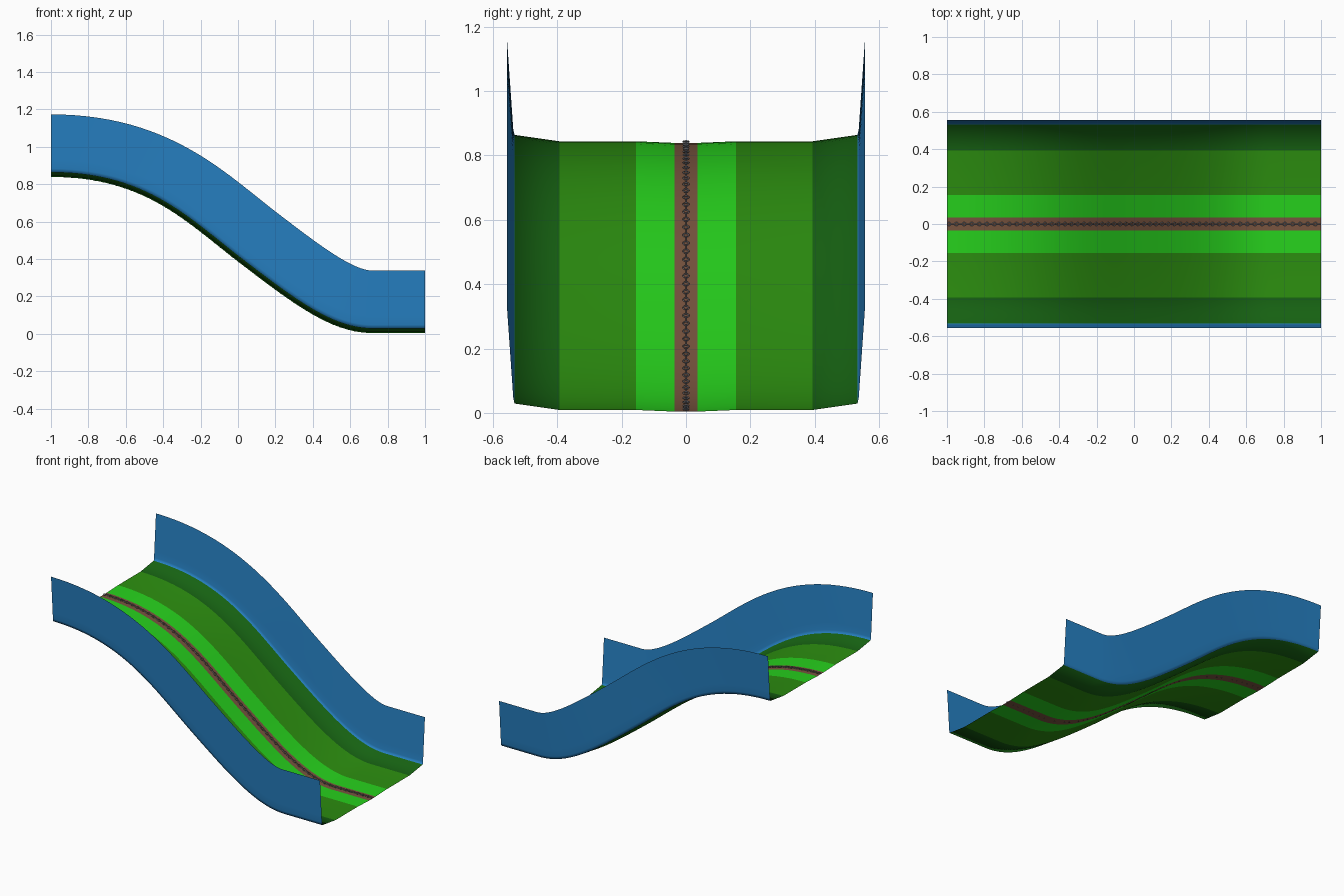
import bpy, bmesh, math
from mathutils import Vector, Matrix
from mathutils.geometry import interpolate_bezier

if "Cube" in bpy.data.objects:
    bpy.data.objects.remove(bpy.data.objects["Cube"])


def material(name, rgb):
    m = bpy.data.materials.new(name)
    m.diffuse_color = (*rgb, 1)
    m.use_nodes = True
    m.node_tree.nodes["Principled BSDF"].inputs["Base Color"].default_value = m.diffuse_color
    return m


BLUE = material("wall_blue", (0.02, 0.22, 0.55))
DARK = material("dark_green", (0.008, 0.12, 0.006))
MID = material("mid_green", (0.025, 0.27, 0.005))
BRIGHT = material("bright_green", (0.02, 0.64, 0.012))
BROWN = material("brown", (0.19, 0.09, 0.05))
GREY = material("chain_grey", (0.25, 0.25, 0.27))

# Side-view path of the trough: crest, slope, run-out
V = lambda x, z: Vector((x, 0, z))
path = interpolate_bezier(V(-1, .838), V(-.5, .838), V(-.28, .60), V(0, .385), 28)
path += interpolate_bezier(V(0, .385), V(.3, .155), V(.5, .003), V(.72, .003), 28)[1:]
path += [V(.81, .003), V(.9, .003), V(1, .003)]


def frames(pts):
    """Point, tangent and upward normal at every path point."""
    out = []
    for i, p in enumerate(pts):
        t = (pts[min(i + 1, len(pts) - 1)] - pts[max(i - 1, 0)]).normalized()
        if i in (0, len(pts) - 1):
            t = Vector((1, 0, 0))
        out.append((p, t, Vector((-t.z, 0, t.x))))
    return out


def sweep(name, profile, mats):
    """Sweep an open (y, height) profile along the path; one material per strip."""
    bm = bmesh.new()
    rows = [[bm.verts.new(p + n * h + Vector((0, y, 0))) for y, h in profile]
            for p, t, n in frames(path)]
    for a, b in zip(rows, rows[1:]):
        for j in range(len(profile) - 1):
            f = bm.faces.new((a[j], b[j], b[j + 1], a[j + 1]))
            f.material_index = mats[j]
            f.smooth = True
    me = bpy.data.meshes.new(name)
    bm.to_mesh(me)
    bm.free()
    for m in (BROWN, BRIGHT, MID, DARK, BLUE):
        me.materials.append(m)
    ob = bpy.data.objects.new(name, me)
    bpy.context.collection.objects.link(ob)
    return ob


# Trough: striped floor with tall side walls, mirrored across the centre
half = [(.035, .001), (.155, .006), (.393, .006), (.533, .026),
        (.537, .045), (.540, .09), (.557, .335)]
strips = [1, 2, 3, 4, 4, 4]
profile = [(-y, h) for y, h in reversed(half)] + half
sweep("slide_trough", profile, strips[::-1] + [0] + strips)

# Chain: small links alternately flat and upright along the centre line
dense = frames(path)
dist = [0]
for a, b in zip(path, path[1:]):
    dist.append(dist[-1] + (b - a).length)
COUNT, SIDES, RING = 110, 10, 4
bm = bmesh.new()
pitch = dist[-1] / COUNT
for k in range(COUNT):
    s = (k + .5) * pitch
    i = max(j for j in range(len(dist) - 1) if dist[j] <= s)
    f = (s - dist[i]) / (dist[i + 1] - dist[i])
    p = path[i].lerp(path[i + 1], f)
    t = (path[i + 1] - path[i]).normalized()
    n = Vector((-t.z, 0, t.x))
    side, up = Vector((0, 1, 0)), n
    if k % 2:
        side, up = n, Vector((0, -1, 0))
    grid = []
    for a in range(SIDES):
        u = math.tau * a / SIDES
        ring = []
        for b in range(RING):
            w = math.tau * b / RING
            r = .0022 * math.cos(w)
            ring.append(bm.verts.new(p + n * .006 + t * (.0095 + r) * math.cos(u)
                        + side * ((.009 if k % 2 == 0 else .004) + r) * math.sin(u)
                        + up * .0022 * math.sin(w)))
        grid.append(ring)
    for a in range(SIDES):
        for b in range(RING):
            c, d = (a + 1) % SIDES, (b + 1) % RING
            bm.faces.new((grid[a][b], grid[c][b], grid[c][d], grid[a][d]))
bmesh.ops.recalc_face_normals(bm, faces=bm.faces)
me = bpy.data.meshes.new("chain")
bm.to_mesh(me)
bm.free()
me.materials.append(GREY)
bpy.context.collection.objects.link(bpy.data.objects.new("chain", me))
